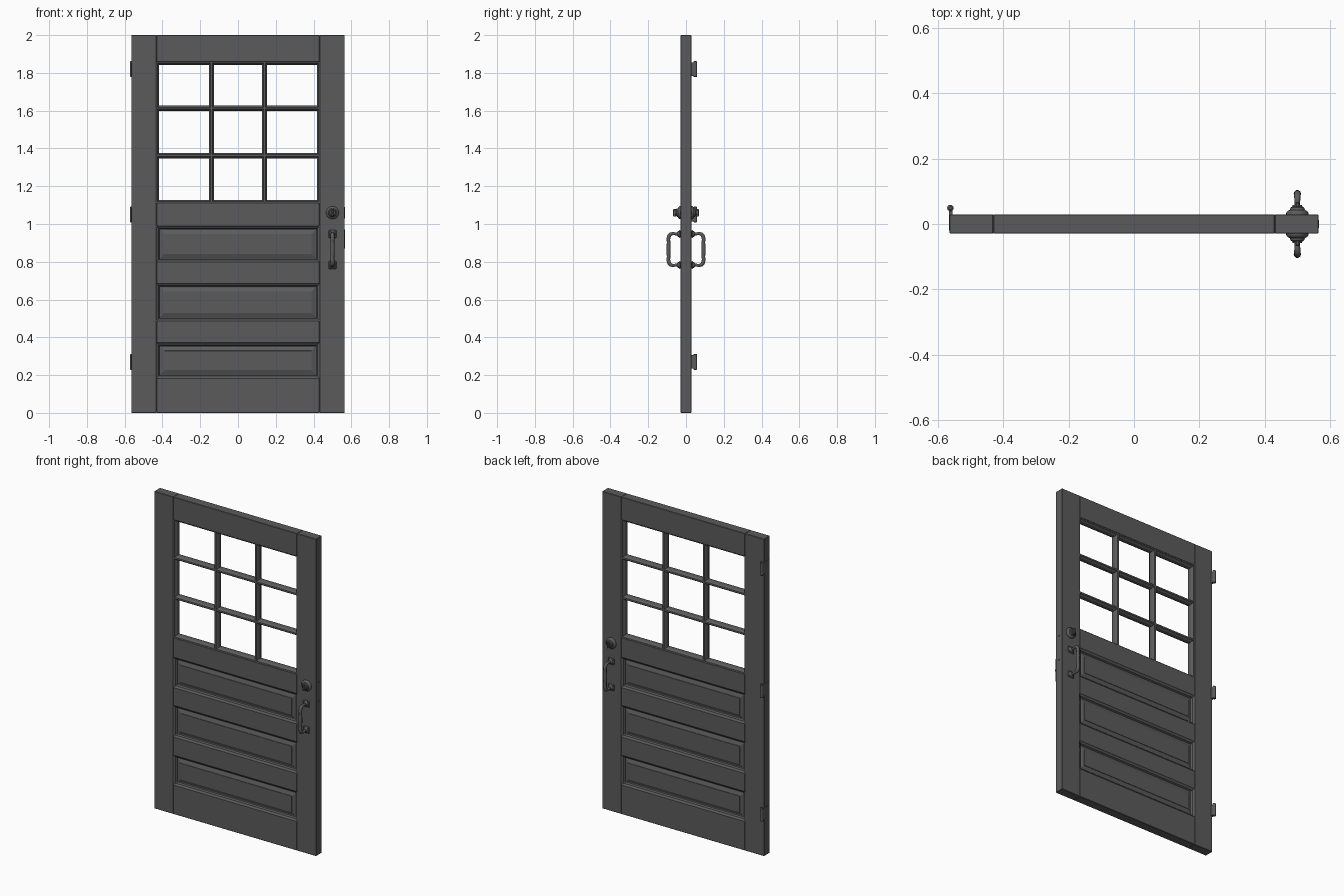
import bpy, bmesh, math
from mathutils import Vector

if "Cube" in bpy.data.objects:
    bpy.data.objects.remove(bpy.data.objects["Cube"])

paint = bpy.data.materials.new("dark_grey_paint")
paint.diffuse_color = (0.105, 0.105, 0.105, 1)
paint.use_nodes = True
paint.node_tree.nodes["Principled BSDF"].inputs["Base Color"].default_value = paint.diffuse_color


def finish(name, bm, smooth=False):
    bmesh.ops.recalc_face_normals(bm, faces=bm.faces[:])
    me = bpy.data.meshes.new(name)
    bm.to_mesh(me)
    bm.free()
    me.materials.append(paint)
    ob = bpy.data.objects.new(name, me)
    bpy.context.scene.collection.objects.link(ob)
    if smooth:
        bpy.ops.object.select_all(action='DESELECT')
        ob.select_set(True)
        bpy.context.view_layer.objects.active = ob
        bpy.ops.object.shade_smooth_by_angle(angle=math.radians(35))
    return ob


def box(name, x, y, z, bevel=0.0):
    bm = bmesh.new()
    bmesh.ops.create_cube(bm, size=1)
    for v in bm.verts:
        v.co = [(r[0] + r[1]) / 2 + c * (r[1] - r[0]) for r, c in zip((x, y, z), v.co)]
    if bevel:
        bmesh.ops.bevel(bm, geom=bm.edges[:], offset=bevel, segments=1, affect='EDGES')
    return finish(name, bm)


def rect_rings(name, x, z, section, cap):
    """Moulding: nested rectangles (inset, y) joined; capped for panels, open for panes."""
    bm = bmesh.new()
    rings = []
    for i, y in section:
        rings.append([bm.verts.new(p) for p in (
            (x[0] + i, y, z[0] + i), (x[1] - i, y, z[0] + i),
            (x[1] - i, y, z[1] - i), (x[0] + i, y, z[1] - i))])
    for a, b in zip(rings, rings[1:]):
        for k in range(4):
            bm.faces.new((a[k], a[(k + 1) % 4], b[(k + 1) % 4], b[k]))
    if cap:
        bm.faces.new(rings[-1])
    return finish(name, bm)


def lathe(name, centre, axis, profile, n=24):
    """Revolve (radius, distance) about an axis; both ends closed."""
    bm = bmesh.new()
    rot = Vector((0, 0, 1)).rotation_difference(Vector(axis))
    rings = []
    for r, d in profile:
        rings.append([bm.verts.new(Vector(centre) + rot @ Vector(
            (r * math.cos(t * math.tau / n), r * math.sin(t * math.tau / n), d))) for t in range(n)])
    for a, b in zip(rings, rings[1:]):
        for k in range(n):
            bm.faces.new((a[k], a[(k + 1) % n], b[(k + 1) % n], b[k]))
    bm.faces.new(rings[0])
    bm.faces.new(rings[-1])
    return finish(name, bm, True)


T = 0.029     # half thickness of the door
W = 0.431     # inner edge of the stiles

# Stiles and rails
for s, side in ((-1, "left"), (1, "right")):
    box(side + "_stile", sorted((s * W, s * 0.565)), (-T, T), (0, 2), 0.002)
rails = [(0, 0.185), (0.37, 0.488), (0.684, 0.80), (0.988, 1.113), (1.857, 2)]
for z in rails:
    box("rail", (-W, W), (-T, T), z, 0.002)

# Raised panels, front and back
panel = [(0, 0.028), (0.004, 0.024), (0.010, 0.021), (0.015, 0.011),
         (0.020, 0.010), (0.041, 0.018), (0.042, 0.020)]
for z in ((0.185, 0.37), (0.488, 0.684), (0.80, 0.988)):
    for s, side in ((-1, "front"), (1, "back")):
        rect_rings(side + "_raised_panel", (-W, W), z, [(i, s * y) for i, y in panel], True)

# Nine moulded window openings; neighbours meet to form the glazing bars
half = [(0, 0.026), (0.005, 0.025), (0.008, 0.019), (0.013, 0.013), (0.014, 0.008)]
bead = [(i, -y) for i, y in half] + [(i, y) for i, y in reversed(half)]
xs = (-W, -0.14, 0.14, W)
zs = (1.113, 1.362, 1.613, 1.857)
for i in range(3):
    for j in range(3):
        rect_rings("window_moulding", xs[i:i + 2], zs[j:j + 2], bead, False)

# Locks and pull handles on both faces
HX = 0.5
for s, side in ((-1, "front"), (1, "back")):
    lathe(side + "_lock_rosette", (HX, 0, 1.06), (0, s, 0),
          [(0.034, 0.027), (0.034, 0.034), (0.030, 0.040), (0.023, 0.043),
           (0.021, 0.050), (0.016, 0.053), (0.014, 0.058)])
    box(side + "_lock_turn", (HX - 0.006, HX + 0.006), sorted((s * 0.05, s * 0.068)),
        (1.04, 1.08), 0.003)
    for zc, tag in ((0.947, "upper"), (0.783, "lower")):
        box(f"{side}_{tag}_handle_plate", (HX - 0.022, HX + 0.022),
            sorted((s * 0.027, s * 0.037)), (zc - 0.02, zc + 0.02), 0.004)
        lathe(f"{side}_{tag}_handle_collar", (HX, 0, zc), (0, s, 0),
              [(0.017, 0.035), (0.015, 0.041), (0.010, 0.047)], 16)
    # Bowed grip
    top = [(0.035, 0.947, 0.9), (0.052, 0.947, 0.8), (0.070, 0.950, 0.9),
           (0.088, 0.944, 1.1), (0.094, 0.922, 1.1), (0.092, 0.905, 1.0)]
    path = top + [(0.093, 0.865, 1.25)] + [(y, 1.73 - z, r) for y, z, r in reversed(top)]
    cu = bpy.data.curves.new("grip", 'CURVE')
    cu.dimensions = '3D'
    cu.bevel_depth = 0.0095
    cu.bevel_resolution = 3
    cu.use_fill_caps = True
    sp = cu.splines.new('NURBS')
    sp.points.add(len(path) - 1)
    for p, (y, z, r) in zip(sp.points, path):
        p.co = (HX, s * y, z, 1)
        p.radius = r
    sp.order_u = 3
    sp.use_endpoint_u = True
    sp.resolution_u = 4
    cu.materials.append(paint)
    grip = bpy.data.objects.new(side + "_handle_grip", cu)
    bpy.context.scene.collection.objects.link(grip)
    bpy.ops.object.select_all(action='DESELECT')
    grip.select_set(True)
    bpy.context.view_layer.objects.active = grip
    bpy.ops.object.convert(target='MESH')
    bpy.ops.object.shade_smooth_by_angle(angle=math.radians(40))

# Latch plates on the closing edge
for zc, h in ((1.06, 0.03), (0.92, 0.05)):
    box("latch_plate", (0.56, 0.567), (-0.012, 0.012), (zc - h, zc + h))

# Three hinges on the back of the hinge edge
for zc in (0.27, 1.05, 1.82):
    box("hinge_leaf", (-0.567, -0.562), (-0.02, 0.05), (zc - 0.036, zc + 0.036))
    box("hinge_arm", (-0.564, -0.555), (0.025, 0.052), (zc - 0.034, zc + 0.034))
    lathe("hinge_barrel", (-0.562, 0.049, zc), (0, 0, 1),
          [(0.005, -0.043), (0.010, -0.039), (0.010, 0.039), (0.005, 0.043)], 16)
